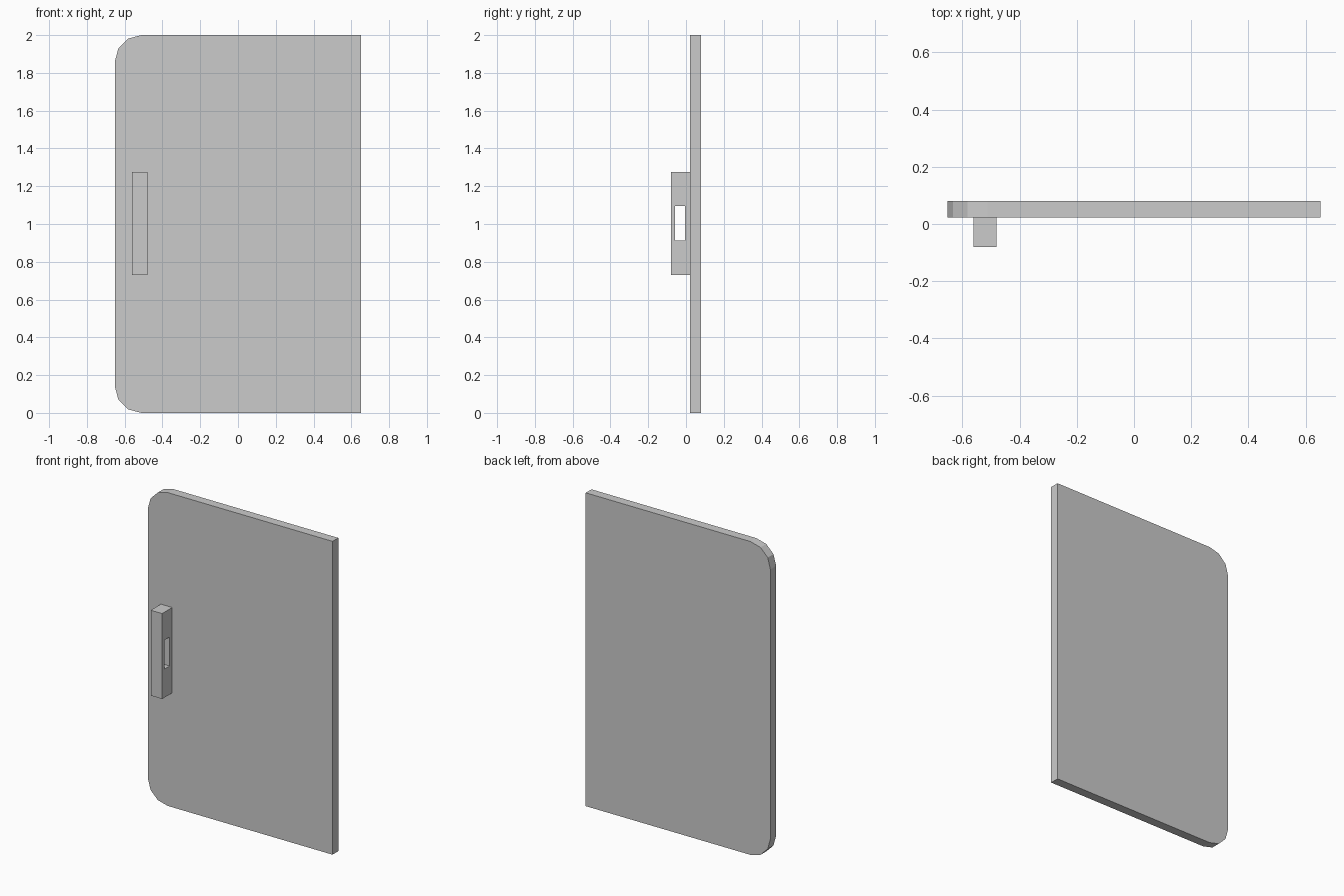
import bpy, bmesh
from math import sin, cos, radians
from mathutils import Vector

if "Cube" in bpy.data.objects:
    bpy.data.objects.remove(bpy.data.objects["Cube"])


def finish(name, bm):
    bmesh.ops.recalc_face_normals(bm, faces=bm.faces)
    mesh = bpy.data.meshes.new(name)
    bm.to_mesh(mesh)
    bm.free()
    obj = bpy.data.objects.new(name, mesh)
    bpy.context.collection.objects.link(obj)
    return obj


def extrude_all(bm, offset):
    geom = bmesh.ops.extrude_face_region(bm, geom=bm.faces[:])["geom"]
    verts = [v for v in geom if isinstance(v, bmesh.types.BMVert)]
    bmesh.ops.translate(bm, verts=verts, vec=Vector(offset))


# Door panel: square on the hinge side, three-segment rounded corners on the handle side
half_w, height, radius = 0.652, 2.0, 0.14
door_front, door_back = 0.022, 0.08
outline = [(half_w, 0), (half_w, height)]
for cz, start in ((height - radius, 90), (radius, 180)):
    for i in range(4):
        a = radians(start + 30 * i)
        outline.append((-half_w + radius + radius * cos(a), cz + radius * sin(a)))
bm = bmesh.new()
bm.faces.new([bm.verts.new((x, door_front, z)) for x, z in outline])
extrude_all(bm, (0, door_back - door_front, 0))
finish("door_panel", bm)


# Pull handle: rectangular block with a slot running through it sideways
def rectangle(bm, x, y0, y1, z0, z1):
    return [bm.verts.new((x, y, z)) for y, z in ((y0, z0), (y1, z0), (y1, z1), (y0, z1))]


bm = bmesh.new()
outer = rectangle(bm, -0.56, -0.08, door_front, 0.73, 1.275)
inner = rectangle(bm, -0.56, -0.057, -0.005, 0.912, 1.096)
for i in range(4):
    j = (i + 1) % 4
    bm.faces.new((outer[i], outer[j], inner[j], inner[i]))
extrude_all(bm, (0.08, 0, 0))
finish("pull_handle", bm)
